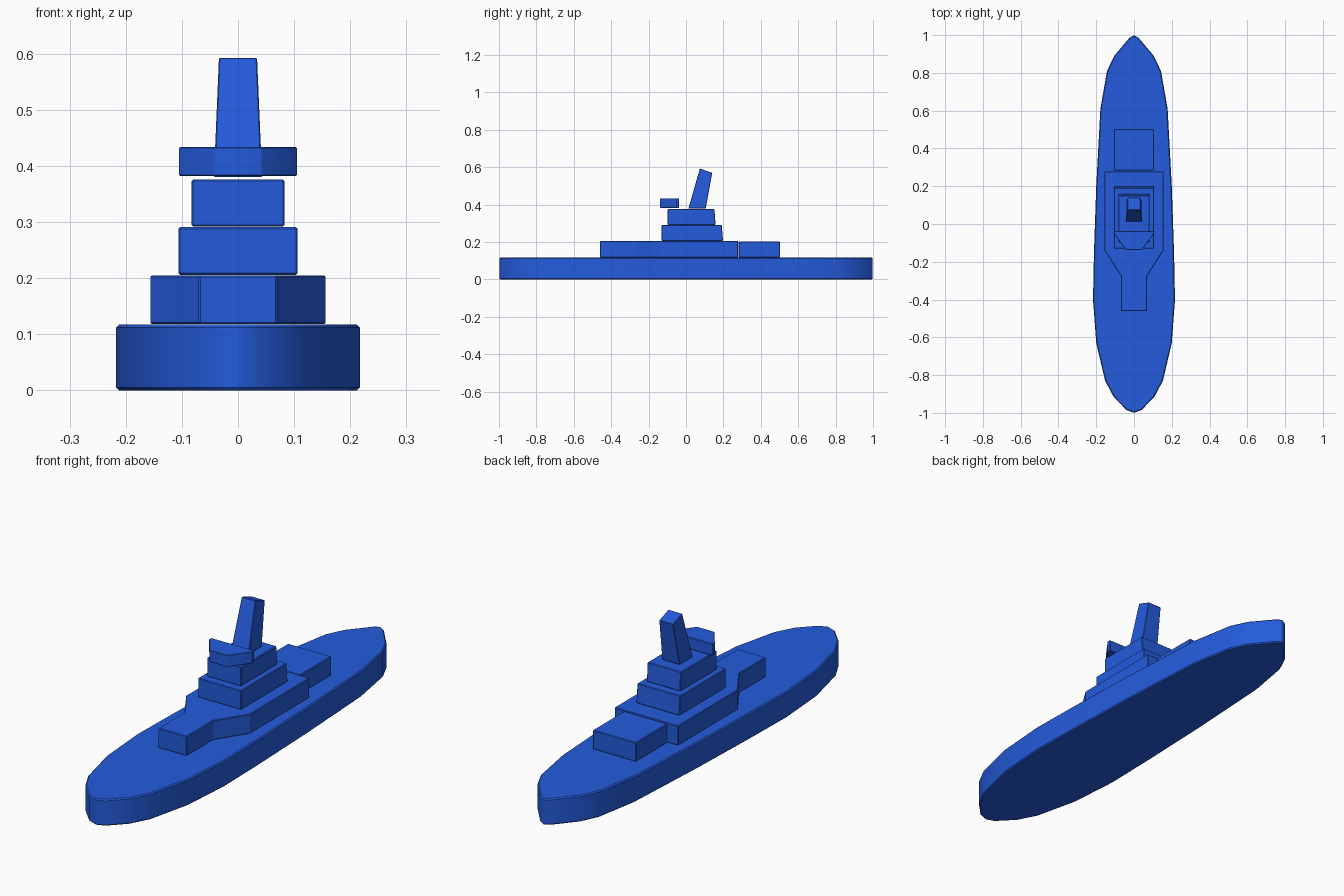
import bpy, bmesh, math

if "Cube" in bpy.data.objects:
    bpy.data.objects.remove(bpy.data.objects["Cube"])

blue = bpy.data.materials.new("ship blue")
blue.diffuse_color = (0.018, 0.107, 0.72, 1)
blue.use_nodes = True
blue.node_tree.nodes["Principled BSDF"].inputs["Base Color"].default_value = blue.diffuse_color


def mirrored(half):
    """Closed outline from its right half, listed front to back."""
    return half + [(-x, y) for x, y in reversed(half) if x > 0]


def solid(name, bottom, top, chamfer=0.004):
    """Join two matching 3D outlines into a solid with lightly chamfered sharp edges."""
    bm = bmesh.new()
    lo = [bm.verts.new(p) for p in bottom]
    hi = [bm.verts.new(p) for p in top]
    n = len(lo)
    bm.faces.new(lo[::-1])
    bm.faces.new(hi)
    for i in range(n):
        j = (i + 1) % n
        bm.faces.new((lo[i], lo[j], hi[j], hi[i]))
    bmesh.ops.recalc_face_normals(bm, faces=bm.faces[:])
    sharp = [e for e in bm.edges if e.calc_face_angle() > math.radians(40)]
    bmesh.ops.bevel(bm, geom=sharp, offset=chamfer, segments=1, affect='EDGES')
    me = bpy.data.meshes.new(name)
    bm.to_mesh(me)
    bm.free()
    me.materials.append(blue)
    ob = bpy.data.objects.new(name, me)
    bpy.context.collection.objects.link(ob)
    bpy.ops.object.select_all(action='DESELECT')
    ob.select_set(True)
    bpy.context.view_layer.objects.active = ob
    bpy.ops.object.shade_smooth_by_angle(angle=math.radians(30))
    return ob


def slab(name, half, z0, z1, chamfer=0.003):
    pts = mirrored(half)
    return solid(name, [(x, y, z0) for x, y in pts], [(x, y, z1) for x, y in pts], chamfer)


def tier(name, w, y0, y1, z0, z1, lean=0.0):
    """Box whose rear wall leans forward towards the top."""
    def ring(yb, z):
        return [(-w, y0, z), (w, y0, z), (w, yb, z), (-w, yb, z)]
    return solid(name, ring(y1, z0), ring(y1 - lean, z1), 0.003)


# Hull
slab("hull", [(0, -1.0), (0.04, -0.985), (0.108, -0.915), (0.153, -0.83), (0.20, -0.63),
              (0.217, -0.40), (0.212, -0.15), (0.20, 0.20), (0.178, 0.61), (0.143, 0.81),
              (0.105, 0.89), (0.025, 0.985), (0, 1.0)], 0, 0.117, 0.005)

# Deckhouse with narrow forward section, and the block behind it
slab("deckhouse", [(0.07, -0.46), (0.07, -0.275), (0.156, -0.14), (0.156, 0.279)], 0.118, 0.205)
tier("rear_deckhouse", 0.106, 0.282, 0.502, 0.118, 0.203)

# Stacked upper tiers
tier("lower_tier", 0.106, -0.13, 0.198, 0.206, 0.291, 0.007)
tier("upper_tier", 0.083, -0.098, 0.158, 0.292, 0.376, 0.006)

# Bridge with angled front corners
slab("bridge", [(0.042, -0.138), (0.105, -0.052), (0.105, -0.037)], 0.382, 0.434, 0.002)

# Raked, tapering funnel
solid("funnel",
      [(-0.043, 0.013, 0.38), (0.043, 0.013, 0.38), (0.043, 0.106, 0.38), (-0.043, 0.106, 0.38)],
      [(-0.034, 0.074, 0.593), (0.034, 0.074, 0.593), (0.034, 0.14, 0.57), (-0.034, 0.14, 0.57)], 0.002)
